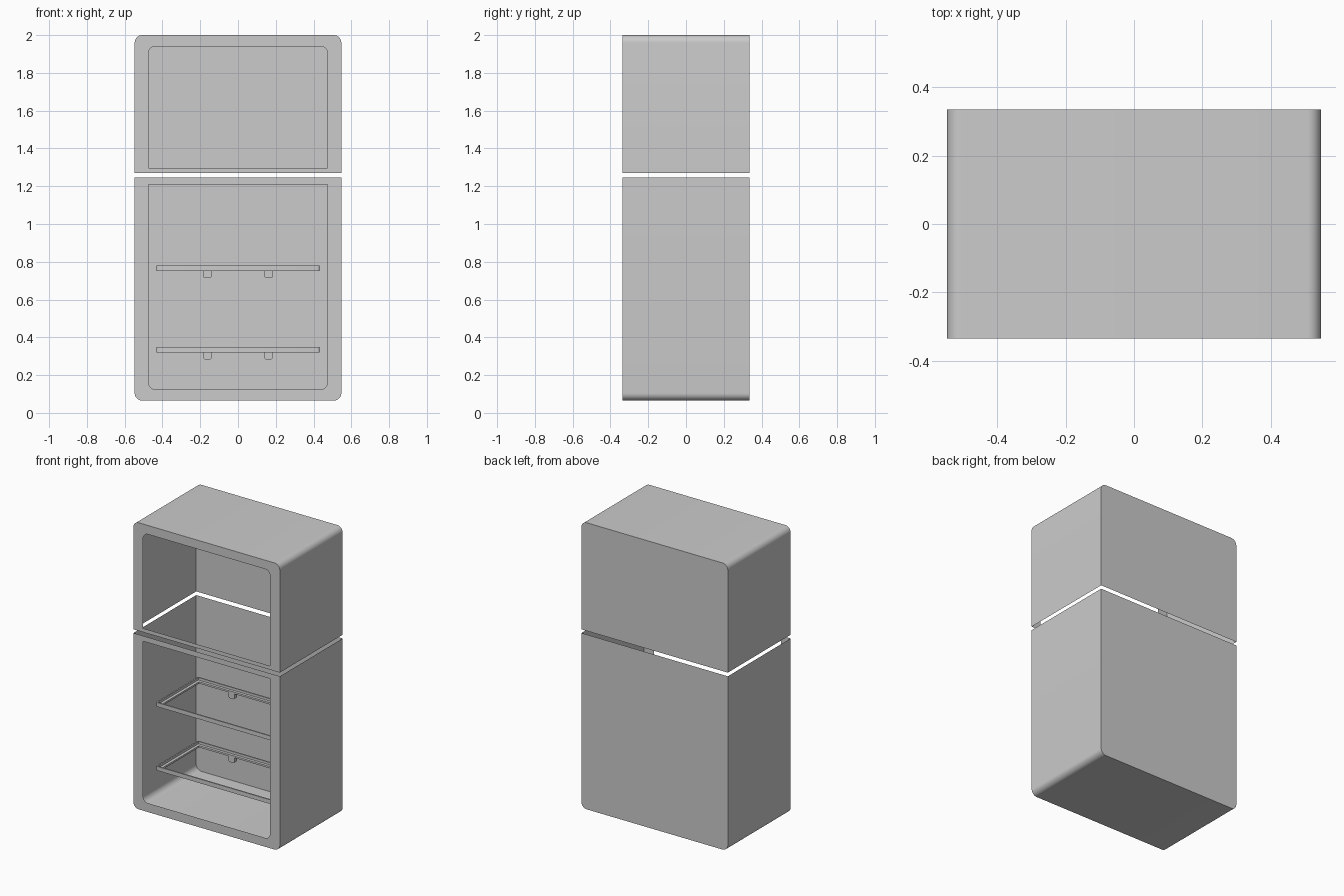
import bpy, bmesh, math

if "Cube" in bpy.data.objects:
    bpy.data.objects.remove(bpy.data.objects["Cube"])

HALF_W, HALF_D = 0.547, 0.335


def finish(name, bm, angle=35):
    bmesh.ops.recalc_face_normals(bm, faces=bm.faces)
    me = bpy.data.meshes.new(name)
    bm.to_mesh(me)
    bm.free()
    ob = bpy.data.objects.new(name, me)
    bpy.context.collection.objects.link(ob)
    bpy.ops.object.select_all(action='DESELECT')
    ob.select_set(True)
    bpy.context.view_layer.objects.active = ob
    bpy.ops.object.shade_smooth_by_angle(angle=math.radians(angle))
    return ob


def arc(cx, cy, r, a0, a1, n=8):
    return [(cx + r * math.cos(math.radians(a0 + (a1 - a0) * i / n)),
             cy + r * math.sin(math.radians(a0 + (a1 - a0) * i / n))) for i in range(n + 1)]


def u_outline(w, z_open, z_end, r):
    """Upside-down U (or U, if z_end is below z_open) with rounded closed-end corners."""
    s = 1 if z_end > z_open else -1
    right = [(w, 0)] + arc(w - r, abs(z_end - z_open) - r, r, 0, 90)
    left = [(-x, z) for x, z in reversed(right)]
    return [(x, z_open + s * z) for x, z in right + left]


def shell(name, z_open, z_end, hole_open, hole_end):
    """Thin cabinet: front frame, wrapped sides, back wall; open towards the other cabinet."""
    bm = bmesh.new()

    def ring(pts, y):
        return [bm.verts.new((x, y, z)) for x, z in pts]
    outer = u_outline(HALF_W, z_open, z_end, 0.04)
    front = ring(outer, -HALF_D)
    back = ring(outer, HALF_D)
    hole = ring(u_outline(0.474, hole_open, hole_end, 0.036), -HALF_D)
    n = len(front)
    for i in range(n):
        j = (i + 1) % n
        bm.faces.new((front[i], front[j], hole[j], hole[i]))
        if j:
            bm.faces.new((front[i], back[i], back[j], front[j]))
    bm.faces.new(back)
    return finish(name, bm)


def shelf_frame(name, z0):
    """L-section frame running around an open shelf."""
    x0, y0, y1 = 0.432, -0.26, 0.19
    section = [(0, 0), (0, 0.028), (0.009, 0.028), (0.009, 0.012), (0.028, 0.012), (0.028, 0)]
    bm = bmesh.new()
    rings = []
    for inset, z in section:
        r = max(0.012 - inset, 0.002)
        w, a, b = x0 - inset, y0 + inset, y1 - inset
        pts = (arc(w - r, b - r, r, 0, 90, 4) + arc(-w + r, b - r, r, 90, 180, 4)
               + arc(-w + r, a + r, r, 180, 270, 4) + arc(w - r, a + r, r, 270, 360, 4))
        rings.append([bm.verts.new((x, y, z0 + z)) for x, y in pts])
    n = len(rings[0])
    for k in range(len(rings)):
        p, q = rings[k], rings[(k + 1) % len(rings)]
        for i in range(n):
            j = (i + 1) % n
            bm.faces.new((p[i], p[j], q[j], q[i]))
    return finish(name, bm)


def shelf_hook(name, x, z_top):
    """Small tab under the rear bar with rounded lower corners."""
    w, h, r = 0.021, 0.042, 0.009
    pts = [(w, 0)] + arc(w - r, -h + r, r, 0, -90, 4)
    pts += [(-a, b) for a, b in reversed(pts)]
    bm = bmesh.new()
    f = [bm.verts.new((x + a, 0.162, z_top + b)) for a, b in pts]
    g = [bm.verts.new((x + a, 0.19, z_top + b)) for a, b in pts]
    bm.faces.new(f)
    bm.faces.new(g)
    for i in range(len(f)):
        j = (i + 1) % len(f)
        bm.faces.new((f[i], f[j], g[j], g[i]))
    return finish(name, bm)


# Cabinets
shell("freezer_cabinet", 1.27, 2.0, 1.296, 1.94)
shell("fridge_cabinet", 1.245, 0.065, 1.209, 0.125)

# Shelves with their rear hooks
for label, z in (("upper", 0.752), ("lower", 0.321)):
    shelf_frame(label + "_shelf_frame", z)
    for side, x in (("left", -0.162), ("right", 0.162)):
        shelf_hook(f"{label}_shelf_hook_{side}", x, z + 0.004)
